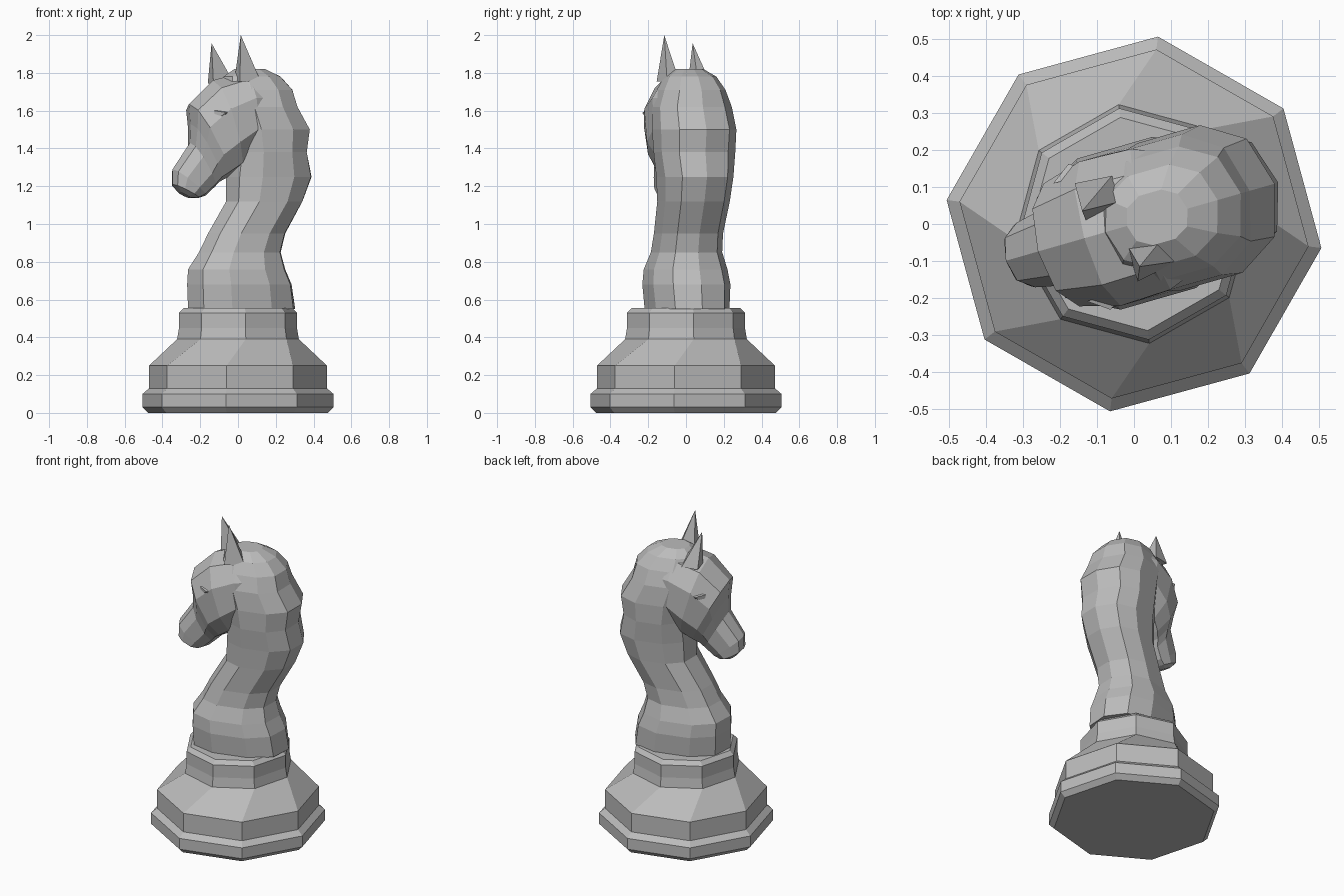
import bpy, bmesh, math
from mathutils import Vector, Matrix

if "Cube" in bpy.data.objects:
    bpy.data.objects.remove(bpy.data.objects["Cube"])

stone = bpy.data.materials.new("grey stone")
stone.diffuse_color = (0.5, 0.5, 0.5, 1)
stone.use_nodes = True
stone.node_tree.nodes["Principled BSDF"].inputs["Base Color"].default_value = stone.diffuse_color
TURN = math.radians(16)          # the horse is turned a little on its base
SIDES = 10


def make(name, rings, tip=None):
    """Loft closed rings of points into a capped solid, or to a tip."""
    bm = bmesh.new()
    loops = [[bm.verts.new(p) for p in ring] for ring in rings]
    n = len(loops[0])
    for a, b in zip(loops, loops[1:]):
        for i in range(n):
            j = (i + 1) % n
            bm.faces.new((a[i], a[j], b[j], b[i]))
    bm.faces.new(loops[0][::-1])
    if tip:
        t = bm.verts.new(tip)
        for i in range(n):
            bm.faces.new((loops[-1][i], loops[-1][(i + 1) % n], t))
    else:
        bm.faces.new(loops[-1])
    bmesh.ops.recalc_face_normals(bm, faces=bm.faces)
    me = bpy.data.meshes.new(name)
    bm.to_mesh(me)
    bm.free()
    me.materials.append(stone)
    ob = bpy.data.objects.new(name, me)
    bpy.context.collection.objects.link(ob)
    return ob


def section(front, back, width):
    """Rounded cross-section between two (s, z) points with a half width."""
    a, b = Vector((front[0], 0, front[1])), Vector((back[0], 0, back[1]))
    mid, half = (a + b) / 2, (a - b) / 2
    rot = Matrix.Rotation(TURN, 3, 'Z')
    pts = []
    for k in range(SIDES):
        t = math.tau * k / SIDES
        c, s = math.cos(t), math.sin(t)
        c = math.copysign(abs(c) ** 0.85, c)
        s = math.copysign(abs(s) ** 0.85, s)
        pts.append(rot @ (mid + half * c + Vector((0, width * s * 1.03, 0))))
    return pts


# octagonal base, upper part twisted by 15 degrees
base = [(0, .48, -7.3), (.03, .51, -7.3), (.10, .51, -7.3), (.13, .475, -7.3),
        (.25, .475, -7.3), (.39, .325, 7.3), (.45, .315, 7.3),
        (.53, .315, 7.3), (.555, .29, 7.3)]
make("base", [[(r * math.cos(math.radians(d + 45 * k)),
                r * math.sin(math.radians(d + 45 * k)), z) for k in range(8)]
              for z, r, d in base])

# chest and neck: height, front, back, half width
neck = [(.55, -.275, .315, .205), (.68, -.28, .295, .215), (.76, -.275, .26, .205),
        (.85, -.215, .235, .175), (.95, -.165, .26, .17), (1.12, -.065, .355, .18),
        (1.25, -.065, .405, .19), (1.38, -.05, .375, .205), (1.50, -.08, .395, .21),
        (1.62, -.10, .325, .20), (1.71, -.10, .30, .17), (1.78, -.08, .235, .13),
        (1.82, -.02, .15, .07)]
horse = make("horse_head_and_neck",
             [section((f, z), (b, z), w) for z, f, b, w in neck])

# head: forehead line point, jaw line point, half width
head = [(.20, 1.78, .20, 1.42, .14), (.03, 1.805, .08, 1.37, .20),
        (-.14, 1.76, .0, 1.285, .205), (-.27, 1.635, -.06, 1.245, .175),
        (-.262, 1.53, -.10, 1.225, .14), (-.265, 1.43, -.13, 1.195, .11),
        (-.36, 1.29, -.18, 1.15, .092), (-.36, 1.21, -.22, 1.137, .085),
        (-.325, 1.17, -.265, 1.137, .05)]
skull = make("head", [section((a, b), (c, d), w) for a, b, c, d, w in head])
m = horse.modifiers.new("join_head", 'BOOLEAN')
m.operation, m.solver, m.object = 'UNION', 'EXACT', skull
bpy.context.view_layer.objects.active = horse
bpy.ops.object.modifier_apply(modifier=m.name)
bpy.data.objects.remove(skull)

# ears: four-sided spikes
for side, cx, cy, z, tip in (("right", .05, -.09, 1.755, (.015, -.115, 2.0)),
                             ("left", -.09, .075, 1.745, (-.14, .035, 1.957))):
    make("ear_" + side, [[(cx + x, cy + y, z) for x, y in
                          ((-.07, .035), (.03, .055), (.07, -.01), (-.04, -.065))]], tip)

# eyes: small faceted lids on both sides
for side, sgn in (("right", -1), ("left", 1)):
    rot = Matrix.Rotation(TURN, 3, 'Z')
    ring = [(-.065, 1.605), (-.125, 1.54), (-.17, 1.55), (-.18, 1.60)]
    make("eye_" + side,
         [[rot @ Vector((s, sgn * .165, z)) for s, z in ring]],
         rot @ Vector((-.125, sgn * .205, 1.59)))
